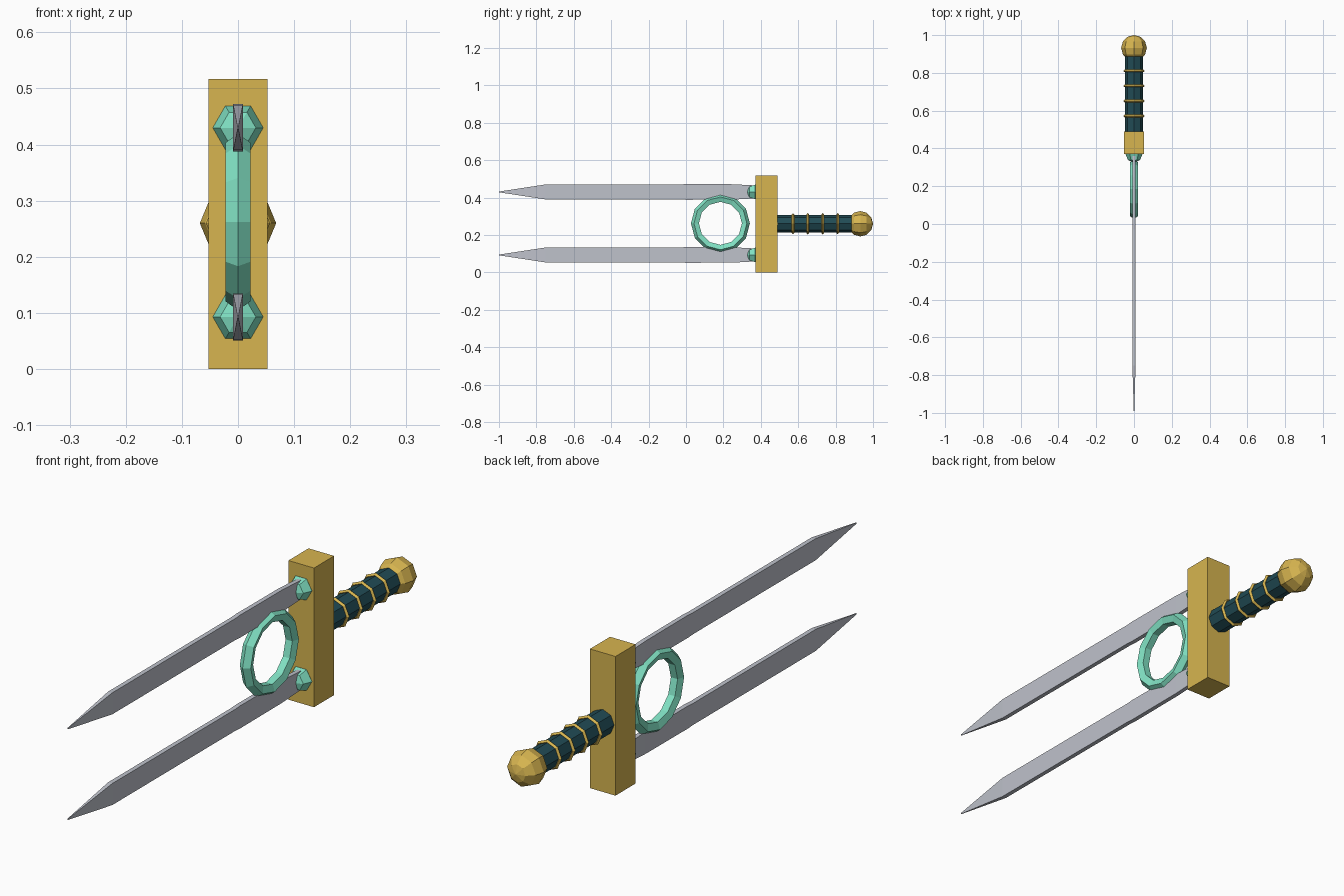
import bpy, bmesh
from math import sin, cos, pi
from mathutils import Matrix

if "Cube" in bpy.data.objects:
    bpy.data.objects.remove(bpy.data.objects["Cube"])


def material(name, rgb):
    m = bpy.data.materials.new(name)
    m.diffuse_color = (*rgb, 1)
    m.use_nodes = True
    m.node_tree.nodes["Principled BSDF"].inputs["Base Color"].default_value = m.diffuse_color
    return m


GOLD = material("gold", (0.68, 0.46, 0.08))
DARK = material("dark_teal", (0.015, 0.07, 0.09))
MINT = material("mint", (0.22, 0.76, 0.55))
STEEL = material("steel", (0.52, 0.54, 0.60))
MID_Z = 0.26
BLADE_Z = {"lower": 0.093, "upper": 0.43}


def finish(bm, name, mat):
    bmesh.ops.recalc_face_normals(bm, faces=bm.faces)
    me = bpy.data.meshes.new(name)
    bm.to_mesh(me)
    bm.free()
    me.materials.append(mat)
    ob = bpy.data.objects.new(name, me)
    bpy.context.collection.objects.link(ob)
    return ob


def along_y(y, z, spin=0):
    """Places a primitive so its own z axis runs along y."""
    return Matrix.Translation((0, y, z)) @ Matrix.Rotation(pi / 2, 4, 'X') @ Matrix.Rotation(spin, 4, 'Z')


def ball(name, mat, y, z, r, segs, rings, spin=0):
    bm = bmesh.new()
    bmesh.ops.create_uvsphere(bm, u_segments=segs, v_segments=rings, radius=r,
                              matrix=along_y(y, z, spin))
    return finish(bm, name, mat)


def torus(name, mat, matrix, major, minor, segs, sides):
    bm = bmesh.new()
    grid = []
    for i in range(segs):
        a = 2 * pi * i / segs
        row = []
        for j in range(sides):
            b = 2 * pi * j / sides
            r = major + minor * cos(b)
            row.append(bm.verts.new(matrix @ Matrix.Translation((r * cos(a), r * sin(a), minor * sin(b))).translation))
        grid.append(row)
    for i in range(segs):
        p, q = grid[i], grid[(i + 1) % segs]
        for j in range(sides):
            k = (j + 1) % sides
            bm.faces.new((p[j], q[j], q[k], p[k]))
    return finish(bm, name, mat)


def blade(name, z):
    # stations: y, half thickness, half height
    stations = [(0.40, 0.008, 0.033), (0.25, 0.0085, 0.041), (0.0, 0.0085, 0.042),
                (-0.03, 0.0085, 0.040), (-0.75, 0.0085, 0.040), (-1.0, 0.001, 0.002)]
    bm = bmesh.new()
    loops = [[bm.verts.new((sx * hx, y, z + sz * hz))
              for sx, sz in ((-1, -1), (1, -1), (1, 1), (-1, 1))]
             for y, hx, hz in stations]
    for p, q in zip(loops, loops[1:]):
        for j in range(4):
            k = (j + 1) % 4
            bm.faces.new((p[j], p[k], q[k], q[j]))
    bm.faces.new(loops[0])
    bm.faces.new(loops[-1])
    return finish(bm, name, STEEL)


# cross guard block
bm = bmesh.new()
bmesh.ops.create_cube(bm, size=1, matrix=Matrix.Translation((0, 0.43, 0.2585)) @
                      Matrix.Diagonal((0.105, 0.118, 0.517, 1)))
finish(bm, "guard", GOLD)

# eight-sided grip with four bands, and pommel
bm = bmesh.new()
bmesh.ops.create_cone(bm, cap_ends=True, segments=8, radius1=0.047, radius2=0.047,
                      depth=0.46, matrix=along_y(0.70, MID_Z))
finish(bm, "grip", DARK)
for n in range(4):
    torus(f"grip_band_{n + 1}", GOLD, along_y(0.572 + 0.0795 * n, MID_Z), 0.05, 0.007, 8, 4)
ball("pommel", GOLD, 0.932, MID_Z, 0.068, 8, 6)

# twin blades with a stud at each root
for side, z in BLADE_Z.items():
    blade(f"{side}_blade", z)
    ball(f"{side}_stud", MINT, 0.37, z, 0.045, 6, 4, pi / 6)

# ring standing between the blades
torus("blade_ring", MINT, Matrix.Translation((0, 0.184, 0.262)) @ Matrix.Rotation(pi / 2, 4, 'Y'),
      0.134, 0.0235, 12, 5)
